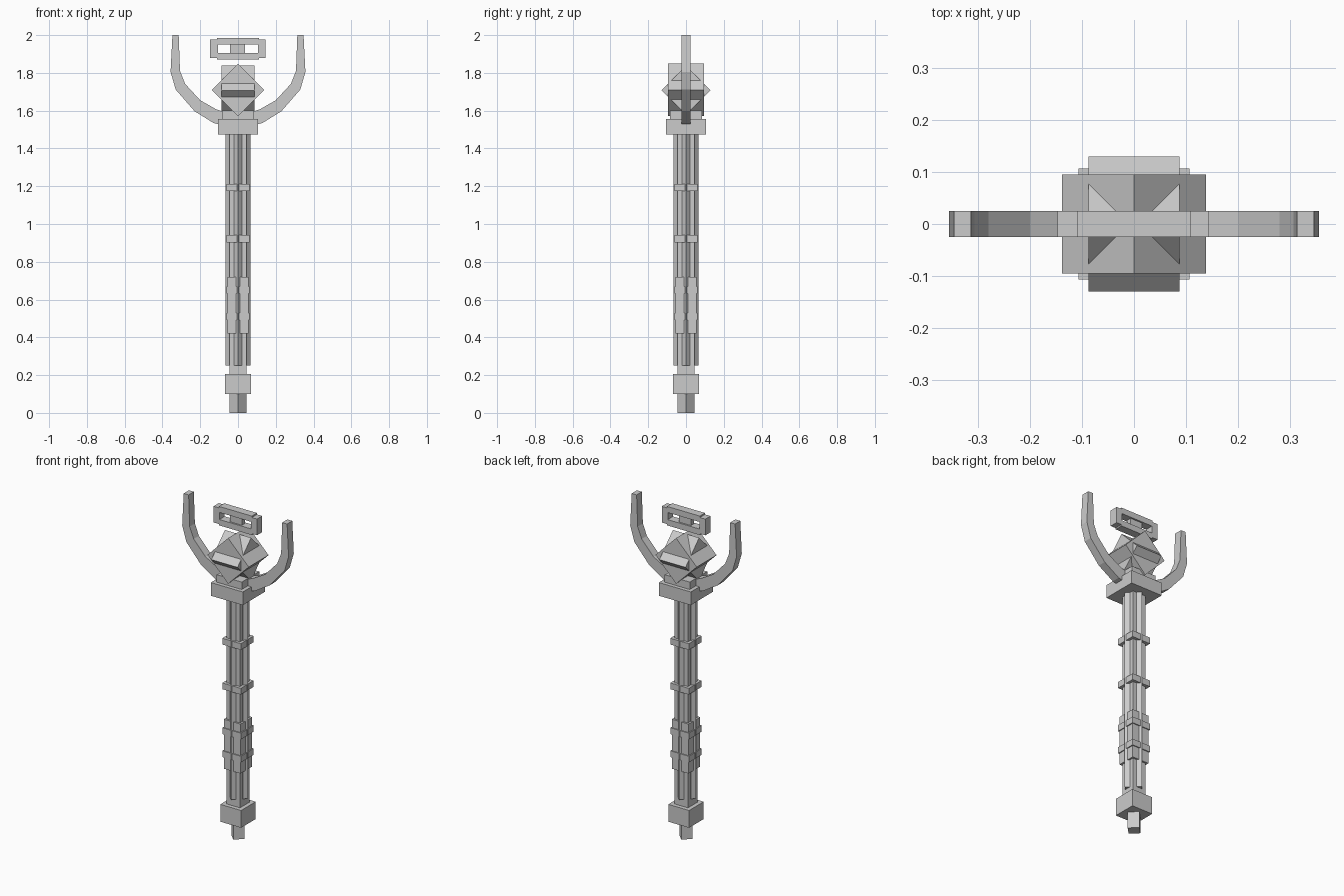
import bpy, bmesh, math
from mathutils import Matrix

if "Cube" in bpy.data.objects:
    bpy.data.objects.remove(bpy.data.objects["Cube"])

grey = bpy.data.materials.new("stone_grey")
grey.diffuse_color = (0.6, 0.6, 0.6, 1)
grey.use_nodes = True
grey.node_tree.nodes["Principled BSDF"].inputs["Base Color"].default_value = grey.diffuse_color


def finish(name, bm):
    bmesh.ops.recalc_face_normals(bm, faces=bm.faces)
    me = bpy.data.meshes.new(name)
    bm.to_mesh(me)
    bm.free()
    me.materials.append(grey)
    ob = bpy.data.objects.new(name, me)
    bpy.context.collection.objects.link(ob)
    return ob


def box(name, center, size, axis=None):
    """Box of a given size, optionally turned 45 degrees about one axis."""
    bm = bmesh.new()
    bmesh.ops.create_cube(bm, size=1)
    turn = Matrix.Rotation(math.pi / 4, 4, axis) if axis else Matrix()
    bm.transform(Matrix.Translation(center) @ turn @ Matrix.Diagonal((*size, 1)))
    return finish(name, bm)


def column(name, half, z0, z1):
    return box(name, (0, 0, (z0 + z1) / 2), (2 * half, 2 * half, z1 - z0))


# Foot: diamond tip and square pommel
box("tip", (0, 0, 0.06), (0.064, 0.064, 0.12), 'Z')
column("pommel", 0.07, 0.10, 0.205)

# Shaft: square core with a diamond rod along each side
column("shaft_core", 0.045, 0.2, 1.48)
for i in range(4):
    a = i * math.pi / 2
    box(f"shaft_rod_{i}", (0.046 * math.cos(a), 0.046 * math.sin(a), 0.865),
        (0.0285, 0.0285, 1.23), 'Z')

# Grip sleeve and binding rings
column("grip_sleeve", 0.056, 0.42, 0.72)
for i, z in enumerate((0.51, 0.65, 0.922, 1.193)):
    column(f"ring_{i}", 0.062, z - 0.019, z + 0.019)

# Collar and gem seat
column("collar", 0.107, 1.475, 1.555)
column("gem_seat", 0.084, 1.55, 1.6)

# Gem: two crossed cubes
box("gem_across", (0, 0, 1.71), (0.196, 0.19, 0.196), 'Y')
box("gem_along", (0, 0, 1.708), (0.176, 0.184, 0.184), 'X')

# Horns: paired outer and inner outline points, extruded and mirrored
outer = [(0.05, 1.515), (0.13, 1.535), (0.23, 1.597), (0.33, 1.712), (0.357, 1.805), (0.347, 2.0)]
inner = [(0.05, 1.585), (0.115, 1.607), (0.20, 1.655), (0.28, 1.742), (0.307, 1.81), (0.314, 2.0)]
for side, s in (("left", -1), ("right", 1)):
    bm = bmesh.new()
    rows = [[bm.verts.new((s * x, y, z)) for (x, z), y in
             ((o, -0.025), (o, 0.025), (n, 0.025), (n, -0.025))]
            for o, n in zip(outer, inner)]
    for a, b in zip(rows, rows[1:]):
        for k in range(4):
            bm.faces.new((a[k], a[(k + 1) % 4], b[(k + 1) % 4], b[k]))
    bm.faces.new(rows[0])
    bm.faces.new(rows[-1])
    finish(f"horn_{side}", bm)

# Floating crown frame with two openings
for part, z in (("top", 1.967), ("bottom", 1.888)):
    box(f"frame_{part}", (0, 0, z), (0.22, 0.05, 0.036))
for part, x in (("left", -0.127), ("right", 0.125)):
    box(f"frame_{part}", (x, 0, 1.927), (0.04, 0.05, 0.098))
box("frame_middle", (-0.003, 0, 1.927), (0.08, 0.03, 0.046))
